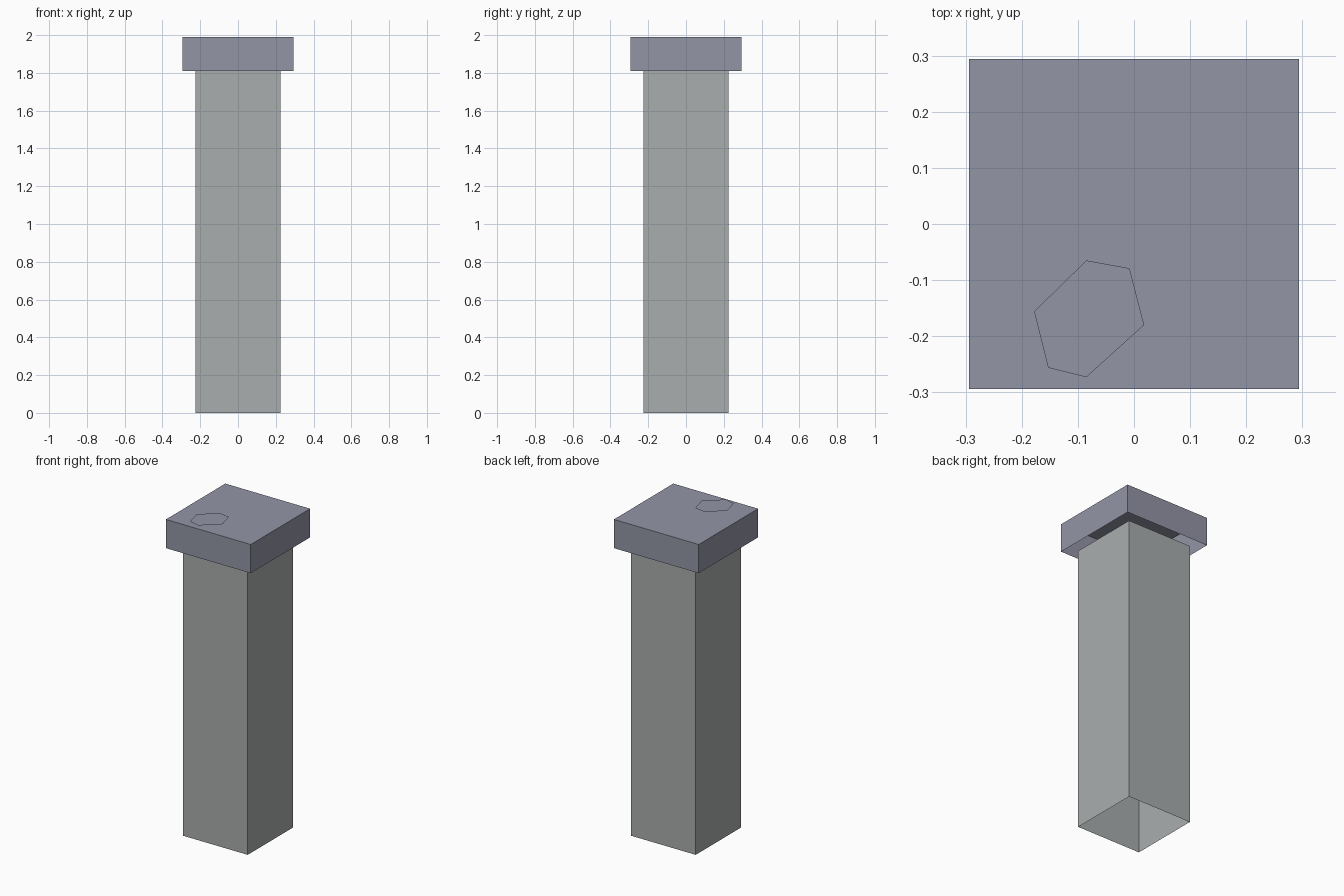
import bpy, bmesh

if "Cube" in bpy.data.objects:
    bpy.data.objects.remove(bpy.data.objects["Cube"])

SHAFT_HALF, CAP_HALF = 0.225, 0.294
CAP_BOTTOM, CAP_TOP = 1.81, 1.99


def material(name, color):
    mat = bpy.data.materials.new(name)
    mat.diffuse_color = (*color, 1)
    mat.use_nodes = True
    mat.node_tree.nodes["Principled BSDF"].inputs["Base Color"].default_value = mat.diffuse_color
    return mat


def finish(bm, name, mat):
    mesh = bpy.data.meshes.new(name)
    bm.to_mesh(mesh)
    bm.free()
    mesh.materials.append(mat)
    obj = bpy.data.objects.new(name, mesh)
    bpy.context.collection.objects.link(obj)
    return obj


def open_box(name, half, z0, z1, mat, keep_top):
    """Square box without a bottom, and optionally without a top."""
    bm = bmesh.new()
    bmesh.ops.create_cube(bm, size=1)
    bmesh.ops.scale(bm, vec=(2 * half, 2 * half, z1 - z0), verts=bm.verts)
    bmesh.ops.translate(bm, vec=(0, 0, (z0 + z1) / 2), verts=bm.verts)
    bm.normal_update()
    removed = [f for f in bm.faces
               if f.normal.z < -0.5 or (f.normal.z > 0.5 and not keep_top)]
    bmesh.ops.delete(bm, geom=removed, context='FACES')
    return finish(bm, name, mat)


stone = material("stone", (0.40, 0.42, 0.42))
slate = material("slate", (0.29, 0.30, 0.38))

# Hollow square shaft and the wider cap, open underneath
open_box("post_shaft", SHAFT_HALF, 0, CAP_BOTTOM, stone, False)
open_box("post_cap", CAP_HALF, CAP_BOTTOM, CAP_TOP, slate, True)

# Thin irregular chip patch floating just above the cap
outline = [(-0.085, -0.273), (0.018, -0.180), (-0.008, -0.079),
           (-0.085, -0.065), (-0.178, -0.156), (-0.153, -0.256)]
bm = bmesh.new()
bm.faces.new([bm.verts.new((x, y, 2.0)) for x, y in outline])
finish(bm, "cap_patch", slate)
